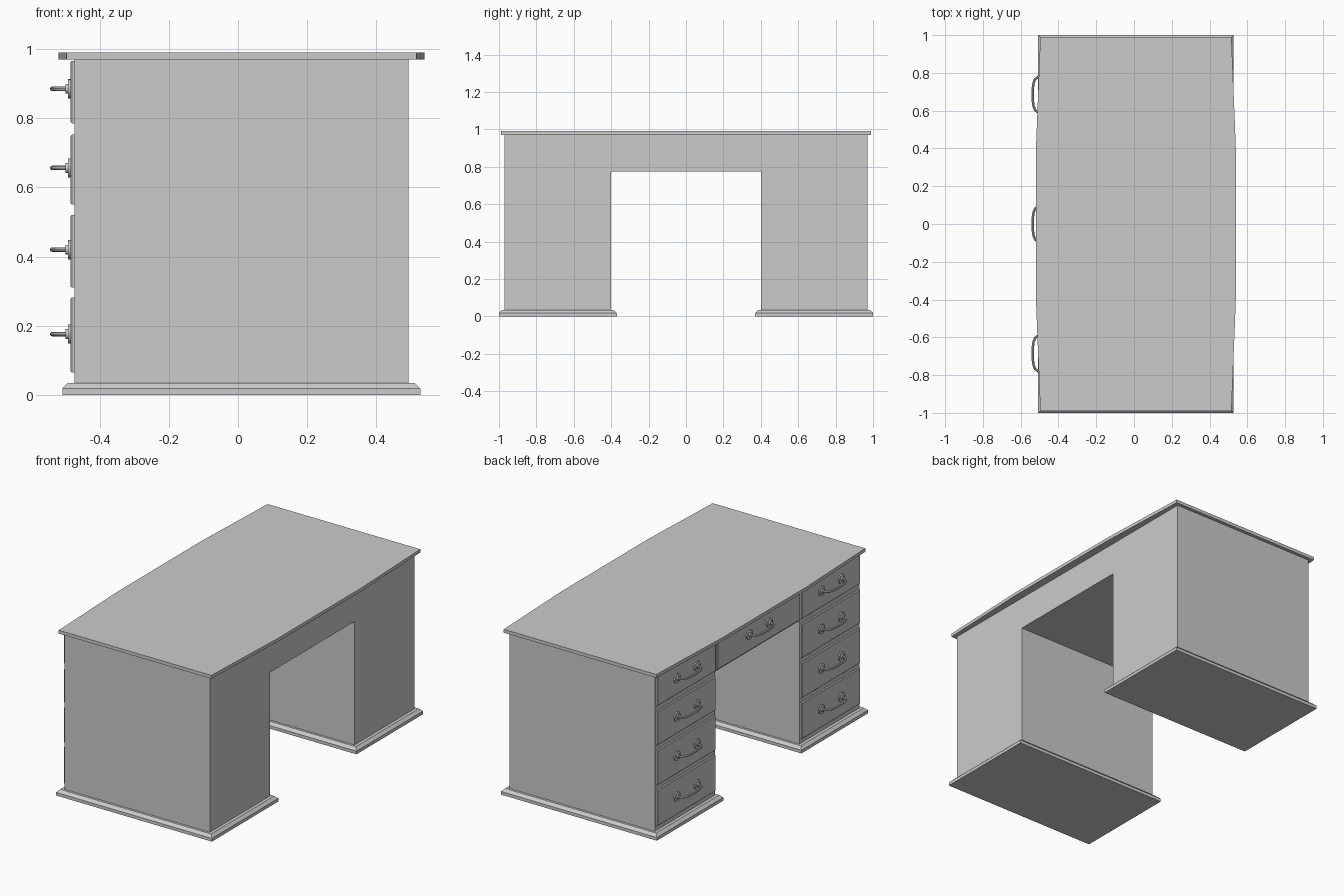
import bpy, bmesh, math
from mathutils import Matrix, Vector

if "Cube" in bpy.data.objects:
    bpy.data.objects.remove(bpy.data.objects["Cube"])


def finish(name, bm):
    bmesh.ops.recalc_face_normals(bm, faces=bm.faces)
    me = bpy.data.meshes.new(name)
    bm.to_mesh(me)
    bm.free()
    ob = bpy.data.objects.new(name, me)
    bpy.context.collection.objects.link(ob)
    return ob


def prism(name, points, depth):
    """Extrude a flat outline along the depth vector."""
    bm = bmesh.new()
    face = bm.faces.new([bm.verts.new(p) for p in points])
    ext = bmesh.ops.extrude_face_region(bm, geom=[face])
    moved = [v for v in ext["geom"] if isinstance(v, bmesh.types.BMVert)]
    bmesh.ops.translate(bm, verts=moved, vec=depth)
    return finish(name, bm)


def box(name, x, y, z, top_inset=0.0, front_bevel=0.0):
    bm = bmesh.new()
    bmesh.ops.create_cube(bm, size=1)
    for v in bm.verts:
        v.co = [r[0] if c < 0 else r[1] for c, r in zip(v.co, (x, y, z))]
    if front_bevel:
        edges = [e for e in bm.edges if all(abs(v.co.x - x[0]) < 1e-5 for v in e.verts)]
        bmesh.ops.bevel(bm, geom=edges, offset=front_bevel, segments=1, affect='EDGES')
    if top_inset:
        edges = [e for e in bm.edges if all(abs(v.co.z - z[1]) < 1e-5 for v in e.verts)]
        bmesh.ops.bevel(bm, geom=edges, offset=top_inset, segments=1, affect='EDGES')
    return finish(name, bm)


# Desk body: one arch-shaped profile with an open kneehole
arch = [(-.97, .03), (-.4, .03), (-.4, .775), (.4, .775),
        (.4, .03), (.97, .03), (.97, .972), (-.97, .972)]
prism("desk_body", [(-.472, y, z) for y, z in arch], (.964, 0, 0))

# Desktop with gently bowed long edges
plan = [(-.496, -.99), (.516, -.99), (.539, -.4), (.539, .4),
        (.516, .99), (-.496, .99), (-.519, .4), (-.519, -.4)]
prism("desktop", [(x, y, .97) for x, y in plan], (0, 0, .02))

# Chamfered plinths under both pedestals
for side, y in (("near", (-1, -.37)), ("far", (.37, 1))):
    box("plinth_" + side, (-.507, .527), y, (0, .035), top_inset=.016)


def handle(name, y, z):
    """Bow handle with two round back plates."""
    bm = bmesh.new()
    for s in (-1, 1):
        for r, length in ((.028, .010), (.014, .018)):
            m = Matrix.Translation((-.481 - length / 2, y + s * .095, z)) \
                @ Matrix.Rotation(math.pi / 2, 4, 'Y')
            bmesh.ops.create_cone(bm, cap_ends=True, segments=16, radius1=r,
                                  radius2=r, depth=length, matrix=m)
    half = [(-.484, .095), (-.508, .094), (-.524, .082), (-.532, .06), (-.536, .03)]
    path = [(x, -d) for x, d in half] + [(-.537, 0)] + half[::-1]
    path = [Vector((x, y + d, z)) for x, d in path]
    rings = []
    for i, p in enumerate(path):
        t = (path[min(i + 1, len(path) - 1)] - path[max(i - 1, 0)]).normalized()
        n = t.cross(Vector((0, 0, 1)))
        ring = []
        for k in range(8):
            a = k * math.tau / 8
            ring.append(bm.verts.new(p + .0065 * (n * math.cos(a) + Vector((0, 0, math.sin(a))))))
        rings.append(ring)
    for a, b in zip(rings, rings[1:]):
        for k in range(8):
            bm.faces.new((a[k], a[k - 1], b[k - 1], b[k]))
    bm.faces.new(rings[0])
    bm.faces.new(rings[-1])
    ob = finish(name, bm)
    bpy.context.view_layer.objects.active = ob
    ob.select_set(True)
    bpy.ops.object.shade_smooth_by_angle(angle=math.radians(40))
    ob.select_set(False)


def drawer(name, y, z, grip_z):
    box(name + "_front", (-.484, -.471), y, z, front_bevel=.004)
    handle(name + "_handle", sum(y) / 2, grip_z)


# Four drawers per pedestal and one above the kneehole
rows = [((.065, .282), .176), ((.31, .52), .42), ((.55, .752), .656), ((.785, .965), .885)]
for side, y in (("near", (-.962, -.408)), ("far", (.408, .962))):
    for i, (z, grip) in enumerate(rows):
        drawer(f"drawer_{side}_{i + 1}", y, z, grip)
drawer("drawer_centre", (-.392, .392), *rows[3])
